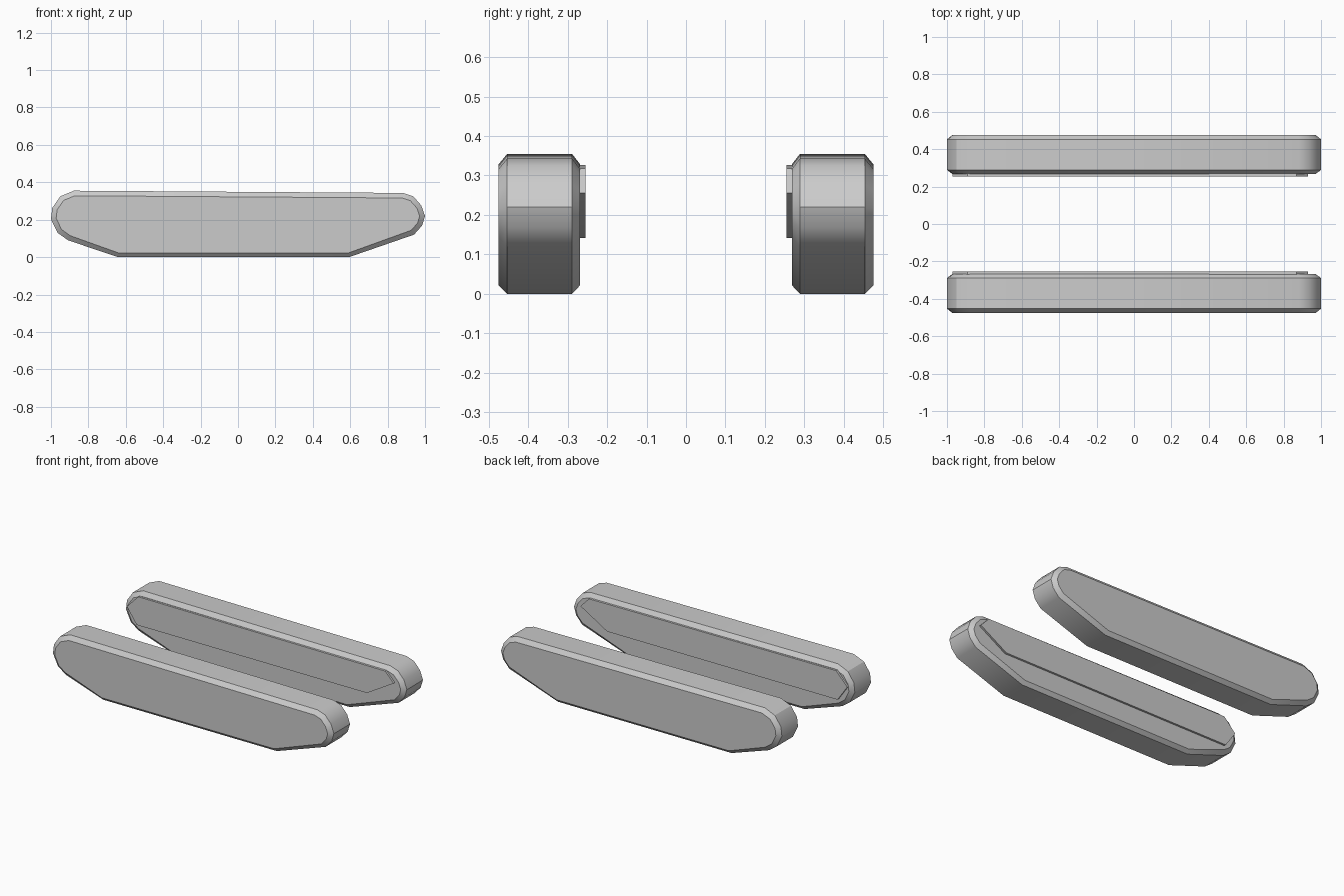
import bpy, bmesh
from mathutils import Vector

if "Cube" in bpy.data.objects:
    bpy.data.objects.remove(bpy.data.objects["Cube"])

# Side profile of a track (x, z), counter-clockwise
TRACK = [(-0.642, 0), (0.594, 0), (0.941, 0.12), (0.984, 0.168), (1.0, 0.22),
         (0.98, 0.276), (0.937, 0.325), (0.882, 0.343), (-0.878, 0.355),
         (-0.95, 0.325), (-0.993, 0.263), (-1.0, 0.203), (-0.965, 0.13),
         (-0.909, 0.09)]
# Raised panel on the inner face
PANEL = [(-0.9, 0.142), (0.74, 0.142), (0.93, 0.255), (0.87, 0.318),
         (-0.89, 0.326), (-0.97, 0.242)]


def inset(profile, d):
    pts = [Vector(p) for p in profile]
    out = []
    for i, p in enumerate(pts):
        a = (p - pts[i - 1]).normalized()
        b = (pts[(i + 1) % len(pts)] - p).normalized()
        na, nb = Vector((-a.y, a.x)), Vector((-b.y, b.x))
        out.append(tuple(p + (na + nb) * d / (1 + na.dot(nb))))
    return out


def loft(name, sections):
    """Skin a list of (y, profile) sections and cap both ends."""
    bm = bmesh.new()
    rings = [[bm.verts.new((x, y, z)) for x, z in prof] for y, prof in sections]
    n = len(rings[0])
    for r, s in zip(rings, rings[1:]):
        for i in range(n):
            j = (i + 1) % n
            bm.faces.new((r[i], r[j], s[j], s[i]))
    bm.faces.new(rings[0])
    bm.faces.new(rings[-1])
    bmesh.ops.recalc_face_normals(bm, faces=bm.faces)
    me = bpy.data.meshes.new(name)
    bm.to_mesh(me)
    bm.free()
    ob = bpy.data.objects.new(name, me)
    bpy.context.collection.objects.link(ob)
    # Second copy on the opposite side
    mod = ob.modifiers.new("mirror", 'MIRROR')
    mod.use_axis = (False, True, False)
    mod.use_mirror_merge = False
    bpy.ops.object.select_all(action='DESELECT')
    ob.select_set(True)
    bpy.context.view_layer.objects.active = ob
    bpy.ops.object.modifier_apply(modifier="mirror")
    bpy.ops.object.shade_smooth_by_angle(angle=0.56)
    return ob


# Chamfered tracks
small = [(x, max(z, 0.022) if z > 0.04 else 0.022) for x, z in inset(TRACK, 0.027)]
loft("track", [(-0.475, small), (-0.453, TRACK), (-0.289, TRACK), (-0.268, small)])

# Inner side panels
loft("inner_panel", [(-0.27, PANEL), (-0.255, PANEL)])
